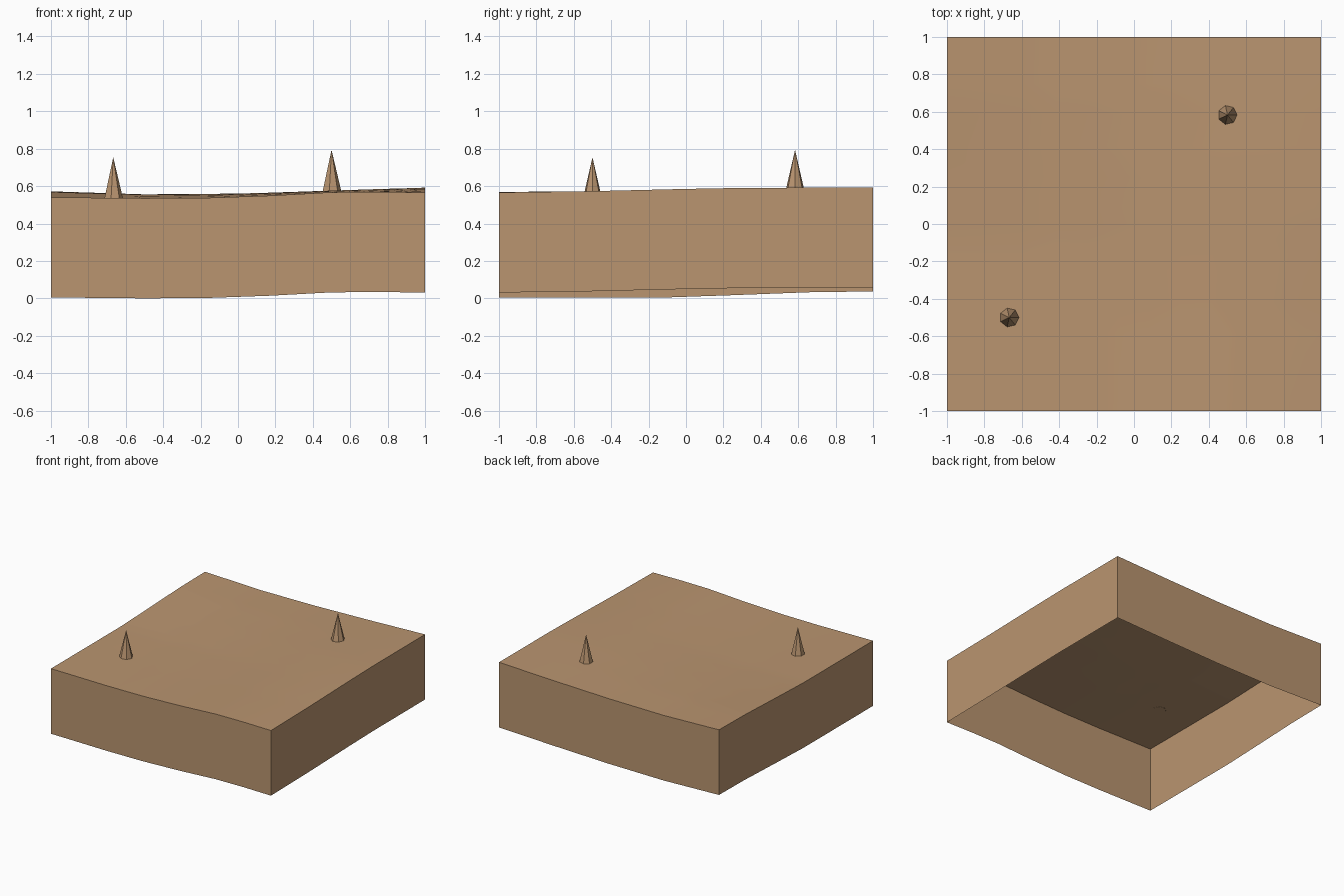
import bpy
import bmesh
from math import radians, pi
from mathutils import Matrix

if "Cube" in bpy.data.objects:
    bpy.data.objects.remove(bpy.data.objects["Cube"])

SAND = (0.49, 0.30, 0.162, 1)
sand = bpy.data.materials.new("sand")
sand.use_nodes = True
sand.diffuse_color = SAND
sand.node_tree.nodes["Principled BSDF"].inputs["Base Color"].default_value = SAND

N = 24        # grid steps per side
DEPTH = 0.535  # skirt height


def profile(points):
    """Piecewise linear height along one edge."""
    def height(t):
        for (a, ha), (b, hb) in zip(points, points[1:]):
            if t <= b:
                return ha + (hb - ha) * (t - a) / (b - a)
        return points[-1][1]
    return height


front = profile([(-1, .54), (-.5, .535), (-.17, .537), (.17, .549), (.5, .567), (.75, .569), (1, .566)])
back = profile([(-1, .572), (-.5, .556), (0, .56), (.5, .574), (1, .592)])
left_side = profile([(-1, .54), (-.1, .54), (.25, .552), (.67, .568), (1, .572)])
right_side = profile([(-1, .566), (-.5, .573), (0, .585), (.33, .591), (1, .592)])


def ground(x, y):
    """Blend the four edge profiles across the tile."""
    u, v = (x + 1) / 2, (y + 1) / 2
    edges = (front(x) * (1 - v) + back(x) * v
             + left_side(y) * (1 - u) + right_side(y) * u)
    corners = ((front(-1) * (1 - u) + front(1) * u) * (1 - v)
               + (back(-1) * (1 - u) + back(1) * u) * v)
    return edges - corners


def finish(bm, name, angle):
    mesh = bpy.data.meshes.new(name)
    bm.to_mesh(mesh)
    bm.free()
    obj = bpy.data.objects.new(name, mesh)
    bpy.context.collection.objects.link(obj)
    mesh.materials.append(sand)
    bpy.ops.object.select_all(action="DESELECT")
    obj.select_set(True)
    bpy.context.view_layer.objects.active = obj
    if angle:
        bpy.ops.object.shade_smooth_by_angle(angle=radians(angle))
    return obj


# Rolling ground sheet with a skirt hanging from its rim, open underneath
bm = bmesh.new()
bmesh.ops.create_grid(bm, x_segments=N, y_segments=N, size=1)
for v in bm.verts:
    v.co.z = ground(v.co.x, v.co.y)
rim = [e for e in bm.edges if e.is_boundary]
skirt = bmesh.ops.extrude_edge_only(bm, edges=rim)["geom"]
for v in skirt:
    if isinstance(v, bmesh.types.BMVert):
        v.co.z -= DEPTH
bmesh.ops.recalc_face_normals(bm, faces=bm.faces)
if max(bm.faces, key=lambda f: f.calc_center_median().z).normal.z < 0:
    bmesh.ops.reverse_faces(bm, faces=bm.faces)
finish(bm, "ground_tile", 30)

# Seven-sided spikes
for name, x, y in (("front_spike", -.667, -.5), ("back_spike", .5, .583)):
    bm = bmesh.new()
    place = Matrix.Translation((x, y, ground(x, y) + .108)) @ Matrix.Rotation(pi / 2, 4, "Z")
    bmesh.ops.create_cone(bm, cap_ends=True, segments=7, radius1=.052, radius2=0,
                          depth=.22, matrix=place)
    # Point one corner toward the back
    corner = max(bm.verts, key=lambda v: v.co.y)
    turn = pi / 7 if abs(corner.co.x - x) > .01 else 0
    bmesh.ops.rotate(bm, verts=bm.verts, cent=(x, y, 0), matrix=Matrix.Rotation(turn, 3, "Z"))
    finish(bm, name, 0)
